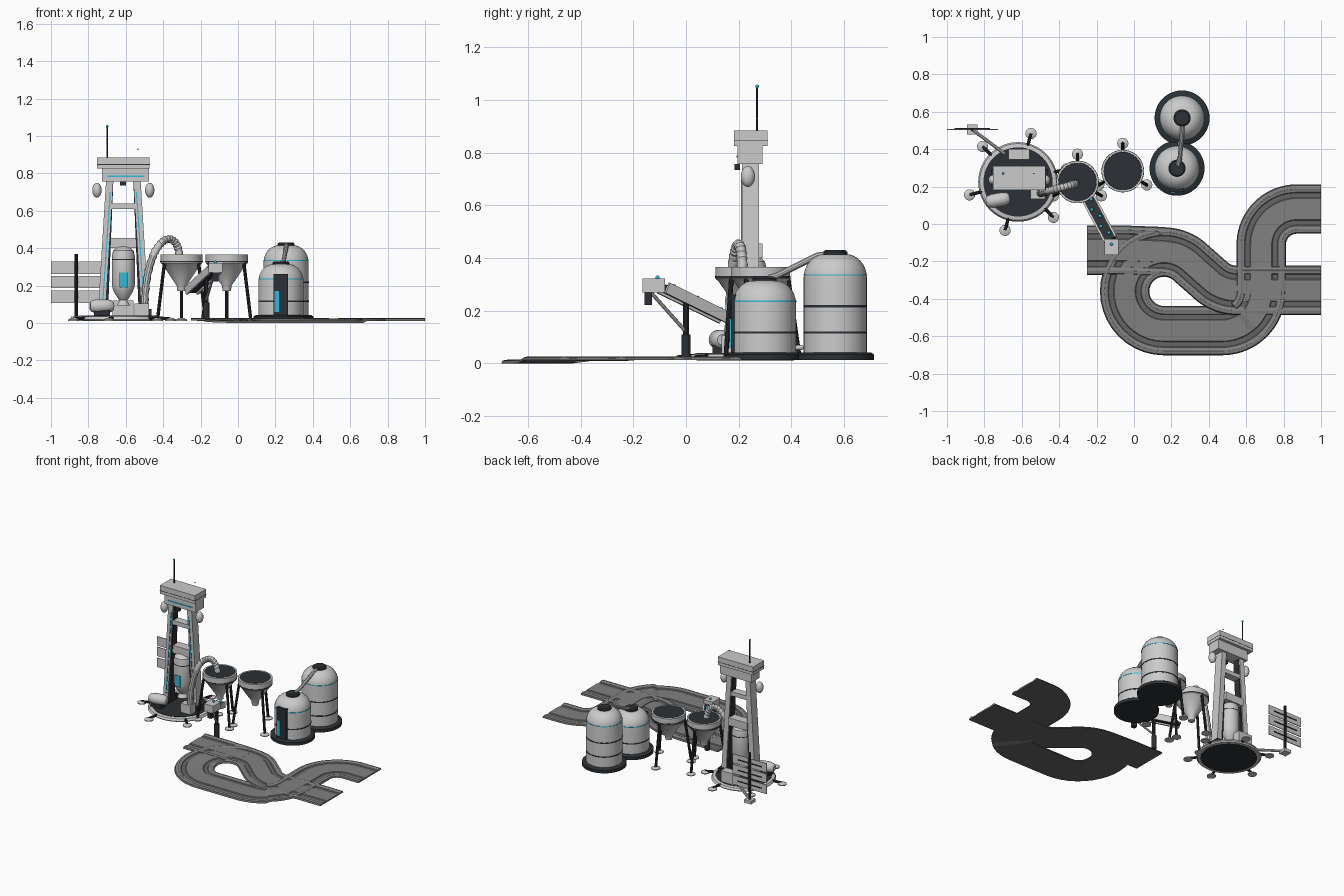
import bpy, math
from math import sin, cos, pi, radians
from mathutils import Vector, Matrix

if "Cube" in bpy.data.objects:
    bpy.data.objects.remove(bpy.data.objects["Cube"])


def mat(name, c):
    m = bpy.data.materials.new(name)
    m.diffuse_color = (*c, 1)
    m.use_nodes = True
    m.node_tree.nodes["Principled BSDF"].inputs["Base Color"].default_value = m.diffuse_color
    return m


LIGHT = mat("light_grey", (0.55, 0.55, 0.56))
DARK = mat("dark_grey", (0.025, 0.03, 0.035))
ROAD = mat("road_grey", (0.22, 0.22, 0.22))
GROOVE = mat("groove_grey", (0.13, 0.13, 0.13))
CYAN = mat("cyan_glow", (0.03, 0.5, 0.7))


def mesh(name, verts, faces, m=LIGHT):
    me = bpy.data.meshes.new(name)
    me.from_pydata([tuple(v) for v in verts], [], faces)
    me.materials.append(m)
    ob = bpy.data.objects.new(name, me)
    bpy.context.collection.objects.link(ob)
    return ob


QUADS = [(0, 3, 2, 1), (4, 5, 6, 7), (0, 1, 5, 4), (1, 2, 6, 5), (2, 3, 7, 6), (3, 0, 4, 7)]


def box(name, x0, x1, y0, y1, z0, z1, m=LIGHT, shift=0):
    """Box from its limits; shift leans the top along x."""
    v = [(x + (shift if z == z1 else 0), y, z) for z in (z0, z1)
         for x, y in ((x0, y0), (x1, y0), (x1, y1), (x0, y1))]
    return mesh(name, v, QUADS, m)


def lathe(name, prof, x, y, m=LIGHT, n=40, rot=None, z=0):
    """Turn (radius, height) points, listed bottom to top, about a vertical axis."""
    v = [Vector((r * cos(2 * pi * i / n), r * sin(2 * pi * i / n), h)) for r, h in prof for i in range(n)]
    if rot:
        v = [rot @ p for p in v]
    f = [(k * n + i, k * n + (i + 1) % n, (k + 1) * n + (i + 1) % n, (k + 1) * n + i)
         for k in range(len(prof) - 1) for i in range(n)]
    f += [tuple(range(n))[::-1], tuple(range((len(prof) - 1) * n, len(prof) * n))]
    return mesh(name, [p + Vector((x, y, z)) for p in v], f, m)


def tube(name, pts, r, m=LIGHT, scale=None, res=3):
    cu = bpy.data.curves.new(name, 'CURVE')
    cu.dimensions, cu.bevel_depth, cu.bevel_resolution, cu.use_fill_caps = '3D', r, res, True
    sp = cu.splines.new('POLY')
    sp.points.add(len(pts) - 1)
    for i, p in enumerate(pts):
        sp.points[i].co = (*p, 1)
        sp.points[i].radius = scale[i] if scale else 1
    tmp = bpy.data.objects.new(name + "_curve", cu)
    bpy.context.collection.objects.link(tmp)
    bpy.context.view_layer.update()
    me = bpy.data.meshes.new_from_object(tmp.evaluated_get(bpy.context.evaluated_depsgraph_get()))
    bpy.data.objects.remove(tmp)
    me.materials.clear()
    me.materials.append(m)
    ob = bpy.data.objects.new(name, me)
    bpy.context.collection.objects.link(ob)
    return ob


def ball(name, x, y, z, rx, ry, rz, m=LIGHT):
    prof = [(max(0.001, cos(a)), sin(a)) for a in [-pi / 2 + pi * k / 10 for k in range(11)]]
    return lathe(name, prof, x, y, m, 20, Matrix.Diagonal((rx, ry, rz)), z)


def foot(name, x, y):
    lathe(name, [(0.03, 0.012), (0.03, 0.018), (0.015, 0.026)], x, y, n=20)


# Race track: one cross-section swept along the lanes
def arc(cx, cy, r, a0, a1, n=20):
    return [(cx + r * cos(radians(a0 + (a1 - a0) * k / n)), cy + r * sin(radians(a0 + (a1 - a0) * k / n)))
            for k in range(n + 1)]


HALF = [(0.132, 0), (0.126, 0.011), (0.108, 0.014), (0.1, 0.01), (0.09, 0.01), (0.086, 0.006), (0.06, 0.006), (0.056, 0.01)]
PROF = HALF + [(-o, h) for o, h in HALF[::-1]]


def track(name, path, lift=0):
    n, P, v, f = len(PROF), [Vector(p) for p in path], [], []
    for i, p in enumerate(P):
        t = (P[min(i + 1, len(P) - 1)] - P[max(i - 1, 0)]).normalized()
        base = 0.012 + lift - 0.012 * max(0, min(1, (-p.y - 0.3) / 0.25))
        if path[0] != path[-1] and p.x > 0.6:
            base = 0.012 + lift
        v += [(p.x - t.y * o, p.y + t.x * o, base + h) for o, h in PROF]
    for i in range(len(P) - 1):
        f += [(i * n + k, i * n + (k + 1) % n, (i + 1) * n + (k + 1) % n, (i + 1) * n + k) for k in range(n)]
    f += [tuple(range(n)), tuple(range((len(P) - 1) * n, len(P) * n))[::-1]]
    ob = mesh(name, v, f, ROAD)
    ob.data.materials.append(GROOVE)
    for i in range((len(P) - 1) * n):
        if i % n in (0, 5, n - 7, n - 2, n - 1):
            ob.data.polygons[i].material_index = 1


track("track_loop", [(1, 0.08), (0.93, 0.08)] + arc(0.87, -0.11, 0.19, 90, 180) + [(0.68, -0.24)]
      + arc(0.47, -0.36, 0.21, 0, -90) + arc(0.16, -0.36, 0.21, -90, -270) + arc(0.16, -0.36, 0.21, 85, 45, 9)
      + arc(0.55, -0.145, 0.21, 225, 270, 10) + [(0.75, -0.355), (1, -0.355)])
track("track_entry", [(-0.25, -0.14), (-0.05, -0.14), (0.16, -0.148)], 0.0005)

# Tower platform with six feet
TX, TY = -0.62, 0.225
lathe("platform", [(0.205, 0.012), (0.213, 0.02), (0.205, 0.034), (0.19, 0.038)], TX, TY, n=48)
lathe("platform_floor", [(0.185, 0.011), (0.185, 0.04)], TX, TY, DARK, 48)
for k in range(6):
    a = radians(15 + 60 * k)
    c, s = cos(a), sin(a)
    tube("platform_arm", [(TX + 0.19 * c, TY + 0.19 * s, 0.028), (TX + 0.268 * c, TY + 0.268 * s, 0.022)], 0.009, DARK)
    foot("platform_foot", TX + 0.268 * c, TY + 0.268 * s)

# Tower legs, braces and head
CX = -0.613
for s in (-1, 1):
    def sx(a, b):
        return sorted((CX + s * a, CX + s * b))
    box("tower_leg", *sx(0.1, 0.137), 0.212, 0.277, 0.035, 0.77, LIGHT, -s * 0.045)
    box("leg_inner_panel", *sx(0.083, 0.1), 0.22, 0.27, 0.035, 0.77, DARK, -s * 0.03)
    box("leg_light_strip", *sx(0.108, 0.114), 0.208, 0.214, 0.1, 0.7, CYAN, -s * 0.041)
    box("leg_shoe", *sx(0.08, 0.15), 0.195, 0.295, 0.035, 0.075, DARK)
    ball("side_tank", CX + s * 0.141, 0.235, 0.71, 0.025, 0.027, 0.04)
box("upper_brace", -0.695, -0.53, 0.217, 0.272, 0.61, 0.64)
box("lower_brace", -0.69, -0.54, 0.225, 0.29, 0.4, 0.455)
box("head_lower", -0.727, -0.476, 0.195, 0.29, 0.757, 0.83)
box("head_light", -0.7, -0.5, 0.192, 0.2, 0.782, 0.79, CYAN)
box("head_upper", -0.754, -0.472, 0.183, 0.31, 0.826, 0.885)
box("head_seam", -0.755, -0.471, 0.182, 0.311, 0.846, 0.849, DARK)
box("flood_light", -0.63, -0.6, 0.185, 0.205, 0.735, 0.758, DARK)
tube("antenna", [(-0.7, 0.27, 0.88), (-0.7, 0.27, 1.05)], 0.004, DARK)
ball("antenna_tip", -0.7, 0.27, 1.052, 0.007, 0.007, 0.007, CYAN)
ball("beacon", -0.535, 0.27, 0.93, 0.004, 0.004, 0.004, CYAN)

# Hanging vessel
lathe("vessel", [(0.035, 0.095), (0.02, 0.122), (0.028, 0.13), (0.052, 0.17), (0.061, 0.2), (0.061, 0.36),
                 (0.055, 0.387), (0.035, 0.405), (0.01, 0.411)], CX, 0.245)
lathe("vessel_band", [(0.062, 0.338), (0.062, 0.343)], CX, 0.245, DARK)
box("vessel_window", -0.634, -0.592, 0.18, 0.2, 0.19, 0.27, CYAN)

# Equipment on the platform
lathe("ground_tank", [(0.02, -0.064), (0.03, -0.055), (0.037, -0.03), (0.037, 0.03), (0.03, 0.055), (0.02, 0.064)],
      -0.728, 0.128, LIGHT, 24, Matrix.Rotation(radians(100), 3, 'Z') @ Matrix.Rotation(pi / 2, 3, 'X'), 0.09)
box("tank_stand", -0.77, -0.685, 0.1, 0.155, 0.035, 0.07, DARK)
box("rear_cabinet", -0.67, -0.56, 0.345, 0.4, 0.035, 0.12)
box("pump_box", -0.553, -0.475, 0.135, 0.19, 0.035, 0.105)
arch = []
for k in range(41):
    t = k / 40
    q = [(-0.5, 0.09), (-0.49, 0.37), (-0.43, 0.46), (-0.345, 0.51), (-0.31, 0.44), (-0.308, 0.3)]
    b = [math.comb(5, j) * t ** j * (1 - t) ** (5 - j) for j in range(6)]
    x = sum(w * p[0] for w, p in zip(b, q))
    arch.append((x, 0.165 + 0.05 * (x + 0.5) / 0.19, sum(w * p[1] for w, p in zip(b, q))))
tube("ribbed_pipe", arch, 0.022, LIGHT, [1 if k % 2 else 0.82 for k in range(41)])

# Solar panel mast
tube("panel_mast", [(-0.865, 0.505, 0.012), (-0.865, 0.505, 0.37)], 0.009, DARK)
box("mast_base", -0.892, -0.838, 0.478, 0.532, 0.012, 0.035)
for z in (0.107, 0.186, 0.262):
    box("panel_left", -1, -0.875, 0.502, 0.508, z, z + 0.066)
    box("panel_right", -0.852, -0.727, 0.502, 0.508, z, z + 0.066)
    box("panel_bar", -0.96, -0.77, 0.508, 0.513, z + 0.03, z + 0.036, DARK)
tube("ground_cable", [(-0.865, 0.505, 0.03), (-0.69, 0.375, 0.035)], 0.009)

# Hoppers on three legs
for hx, hy in ((-0.302, 0.225), (-0.06, 0.283)):
    lathe("hopper", [(0.022, 0.17), (0.026, 0.2), (0.1, 0.31), (0.113, 0.322), (0.113, 0.367), (0.102, 0.367),
                     (0.1, 0.325), (0.025, 0.24)], hx, hy)
    lathe("hopper_lining", [(0.026, 0.243), (0.1, 0.328), (0.101, 0.366)][::-1] + [(0.003, 0.24)], hx, hy, DARK)
    lathe("hopper_band", [(0.114, 0.325), (0.114, 0.332)], hx, hy, DARK)
    for a in (90, 210, 330):
        c, s = cos(radians(a)), sin(radians(a))
        tube("hopper_leg", [(hx + 0.104 * c, hy + 0.104 * s, 0.33), (hx + 0.148 * c, hy + 0.148 * s, 0.02)], 0.009, DARK)
        foot("hopper_foot", hx + 0.148 * c, hy + 0.148 * s)

# Conveyor from the hopper to the track
p0, p1 = Vector((-0.25, 0.15, 0.175)), Vector((-0.125, -0.085, 0.29))
d = (p1 - p0).normalized()
side = d.cross(Vector((0, 0, 1))).normalized()
up = side.cross(d)


def slab(name, w0, w1, h0, h1, m):
    v = [p + side * w + up * h for h in (h0, h1) for p, w in ((p0, w0), (p0, w1), (p1, w1), (p1, w0))]
    mesh(name, v, QUADS, m)


slab("belt", -0.03, 0.03, -0.015, 0.008, DARK)
for s in (-1, 1):
    slab("belt_rail", s * 0.032 - 0.006, s * 0.032 + 0.006, -0.025, 0.018, LIGHT)
for k in range(5):
    q = p0 + (p1 - p0) * (0.12 + 0.19 * k) + up * 0.016 + side * (0.012 if k % 2 else -0.01)
    ball("ore", *q, 0.01, 0.01, 0.01, CYAN)
box("chute_box", -0.157, -0.083, -0.165, -0.08, 0.27, 0.322)
box("chute_spout", -0.135, -0.105, -0.158, -0.13, 0.222, 0.272, DARK)
ball("chute_light", -0.12, -0.108, 0.326, 0.008, 0.008, 0.008, CYAN)
tube("conveyor_post", [(-0.17, 0, 0.012), (-0.17, 0, 0.24)], 0.011, DARK)
lathe("post_sleeve", [(0.017, 0.012), (0.017, 0.11)], -0.17, 0, DARK, 16)
tube("conveyor_strut", [(-0.17, 0, 0.12), (-0.125, -0.135, 0.272)], 0.007)

# Storage silos: position, shoulder height, band heights
for x, y, h, bands in ((0.23, 0.298, 0.225, (0.117,)), (0.257, 0.567, 0.325, (0.117, 0.217))):
    lathe("silo_base", [(0.147, 0.012), (0.147, 0.034), (0.135, 0.042)], x, y, DARK, 48)
    dome = [(0.04 + 0.08 * cos(a), h + 0.09 * sin(a)) for a in [pi / 2 * k / 8 for k in range(9)]]
    lathe("silo_body", [(0.12, 0.04)] + dome, x, y, n=48)
    lathe("silo_cap", [(0.046, h + 0.075), (0.046, h + 0.098), (0.038, h + 0.105)], x, y, DARK)
    for z in bands:
        lathe("silo_band", [(0.1215, z - 0.004), (0.1215, z + 0.004)], x, y, DARK, 48)
    lathe("silo_light", [(0.121, h + 0.008), (0.121, h + 0.013)], x, y, CYAN, 48)
tube("silo_pipe", [(0.235, 0.315, 0.325), (0.245, 0.35, 0.335), (0.258, 0.5, 0.41), (0.258, 0.54, 0.415)], 0.012)
box("silo_door", 0.19, 0.266, 0.17, 0.21, 0.03, 0.262, DARK)
box("door_light", 0.196, 0.22, 0.166, 0.172, 0.06, 0.17, CYAN)
ball("coupling_valve", 0.245, 0.43, 0.06, 0.01, 0.02, 0.01, LIGHT)

bpy.ops.object.select_all(action='SELECT')
bpy.context.view_layer.objects.active = bpy.context.view_layer.objects[0]
bpy.ops.object.shade_smooth_by_angle(angle=radians(35))
